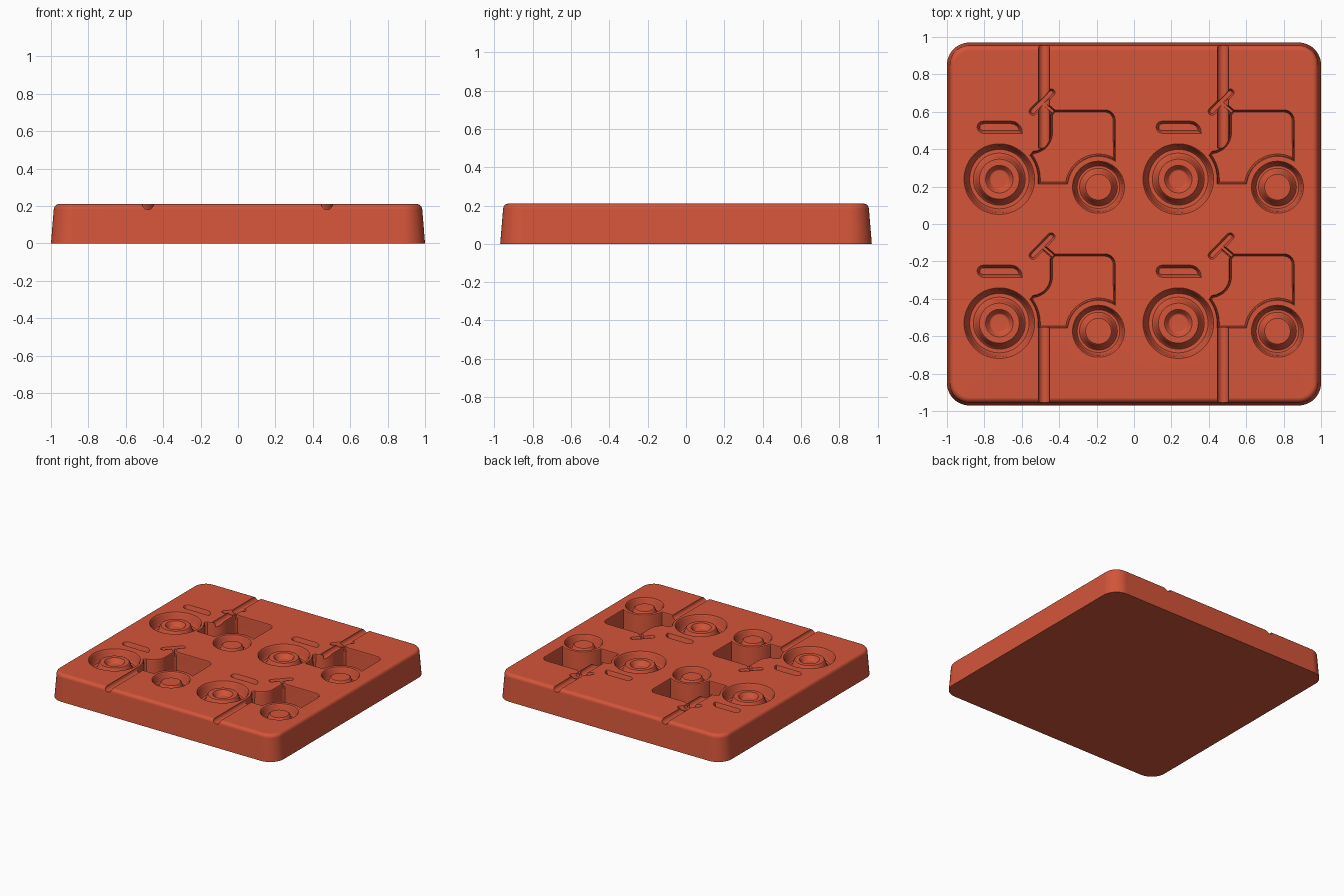
import bpy, bmesh, math
from mathutils import Vector

cube = bpy.data.objects.get("Cube")
if cube:
    bpy.data.objects.remove(cube, do_unlink=True)

TOP = 0.21


def arc(cx, cy, r, a0, a1, n):
    """Points on an arc, angles in degrees."""
    return [(cx + r * math.cos(math.radians(a0 + (a1 - a0) * i / n)),
             cy + r * math.sin(math.radians(a0 + (a1 - a0) * i / n))) for i in range(n + 1)]


def circle(cx, cy, r, n=48):
    return arc(cx, cy, r, 0, 360, n)[:-1]


def capsule(a, b, r):
    ang = math.degrees(math.atan2(b[1] - a[1], b[0] - a[0]))
    return arc(*b, r, ang - 90, ang + 90, 8) + arc(*a, r, ang + 90, ang + 270, 8)


def inset(points, d):
    """Move a counter-clockwise outline inward by d."""
    out = []
    pts = [Vector(p) for p in points]
    for i, p in enumerate(pts):
        e0 = (p - pts[i - 1]).normalized()
        e1 = (pts[(i + 1) % len(pts)] - p).normalized()
        n0, n1 = Vector((-e0.y, e0.x)), Vector((-e1.y, e1.x))
        m = (n0 + n1).normalized()
        out.append(p + m * d / max(m.dot(n0), 0.6))
    return out


def loft(bm, points, levels, offset=(0, 0)):
    """Stack inset copies of an outline; levels are (inset, z)."""
    rings = [[bm.verts.new((p.x + offset[0], p.y + offset[1], z)) for p in inset(points, d)]
             for d, z in levels]
    n = len(points)
    faces = [bm.faces.new(rings[0]), bm.faces.new(rings[-1])]
    for a, b in zip(rings, rings[1:]):
        for i in range(n):
            j = (i + 1) % n
            faces.append(bm.faces.new((a[i], a[j], b[j], b[i])))
    bmesh.ops.recalc_face_normals(bm, faces=faces)


def finish(bm, name):
    mesh = bpy.data.meshes.new(name)
    bm.to_mesh(mesh)
    bm.free()
    obj = bpy.data.objects.new(name, mesh)
    bpy.context.collection.objects.link(obj)
    return obj


def pocket(depth, draft, rim=0.006):
    """Levels for a recess with a soft rim, drafted wall and rounded floor edge."""
    return [(0, TOP + 0.01), (0, TOP), (rim * 0.7, TOP - 0.006),
            (draft * 0.8, TOP - depth + 0.01), (draft, TOP - depth)]


# Slab with drafted sides and a rounded top edge
bm = bmesh.new()
W, D, R = 1.0, 0.97, 0.12
outline = []
for k, (sx, sy) in enumerate([(1, 1), (-1, 1), (-1, -1), (1, -1)]):
    outline += arc(sx * (W - R), sy * (D - R), R, 90 * k, 90 * k + 90, 12)
F = 0.028
levels = [(0, 0)] + [(0.015 + F * (1 - math.cos(t)), TOP - F + F * math.sin(t))
                     for t in [math.pi / 2 * i / 5 for i in range(6)]]
loft(bm, outline, levels)
slab = finish(bm, "mould_slab")

# Outlines, measured from the centre of each rear wheel
FRONT = (0.53, -0.043)
body = ([(0.207, -0.027), (0.364, -0.027)] + arc(*FRONT, 0.165, 170, 57, 16)
        + arc(0.565, 0.315, 0.055, 0, 90, 8)
        + [(0.29, 0.37), (0.272, 0.345)]
        + arc(0.172, 0.248, 0.1, 0, -86, 10)
        + arc(0, 0, 0.207, 38, -2, 10))
seat = ([(-0.09, 0.245), (0.123, 0.245)] + arc(0.062, 0.25, 0.06, 10, 90, 6)
        + arc(-0.087, 0.278, 0.032, 90, 260, 8))
bar = capsule((0.18, 0.362), (0.277, 0.462), 0.021)
column = capsule((0.235, 0.405), (0.305, 0.345), 0.014)

rear_wheel = [(0, TOP + 0.01), (0, TOP), (0.008, TOP - 0.01), (0.018, TOP - 0.06),
              (0.03, TOP - 0.075), (0.05, TOP - 0.075), (0.062, TOP - 0.065),
              (0.074, TOP - 0.025), (0.082, TOP - 0.016),
              (0.115, TOP - 0.016), (0.122, TOP - 0.022), (0.135, TOP - 0.045), (0.145, TOP - 0.05)]
front_wheel = [(0, TOP + 0.01), (0, TOP), (0.008, TOP - 0.01), (0.016, TOP - 0.06),
               (0.025, TOP - 0.07), (0.038, TOP - 0.07), (0.048, TOP - 0.06),
               (0.062, TOP - 0.022), (0.07, TOP - 0.016)]

# Cutters for the four tractor recesses
cavities, columns = bmesh.new(), bmesh.new()
for x in (-0.72, 0.237):
    for y in (0.24, -0.53):
        at = (x, y)
        loft(cavities, body, pocket(0.15, 0.012), at)
        loft(cavities, seat, pocket(0.045, 0.014), at)
        loft(cavities, bar, pocket(0.035, 0.01), at)
        loft(cavities, circle(0, 0, 0.189), rear_wheel, at)
        loft(cavities, circle(*FRONT, 0.139), front_wheel, at)
        loft(columns, column, pocket(0.03, 0.007), at)

# Cutters for the pouring channels
channels = bmesh.new()
for x in (-0.481, 0.476):
    for y0, y1 in ((0.405, 1.1), (-1.1, -0.54)):
        ring = [[channels.verts.new((x + px, y, TOP + pz)) for px, pz in circle(0, 0, 0.03, 24)]
                for y in (y0, y1)]
        channels.faces.new(ring[0])
        channels.faces.new(ring[1])
        for i in range(24):
            j = (i + 1) % 24
            channels.faces.new((ring[0][i], ring[0][j], ring[1][j], ring[1][i]))
bmesh.ops.recalc_face_normals(channels, faces=channels.faces[:])

# Carve the slab
bpy.context.view_layer.objects.active = slab
for cutter_mesh, name in ((cavities, "cavity_cutter"), (columns, "column_cutter"),
                          (channels, "channel_cutter")):
    cutter = finish(cutter_mesh, name)
    cutter.hide_render = True
    mod = slab.modifiers.new(name, 'BOOLEAN')
    mod.operation = 'DIFFERENCE'
    mod.solver = 'EXACT'
    mod.object = cutter
    bpy.ops.object.modifier_apply(modifier=name)
    bpy.data.objects.remove(cutter, do_unlink=True)

# Terracotta red silicone
mat = bpy.data.materials.new("brick_red")
mat.use_nodes = True
colour = (0.66, 0.09, 0.042, 1)
mat.diffuse_color = colour
mat.node_tree.nodes["Principled BSDF"].inputs["Base Color"].default_value = colour
slab.data.materials.clear()
slab.data.materials.append(mat)

# Smooth shading with crisp edges
for o in bpy.context.selected_objects:
    o.select_set(False)
slab.select_set(True)
bpy.ops.object.shade_smooth_by_angle(angle=math.radians(35))
weighted = slab.modifiers.new("weighted_normals", 'WEIGHTED_NORMAL')
weighted.keep_sharp = True
